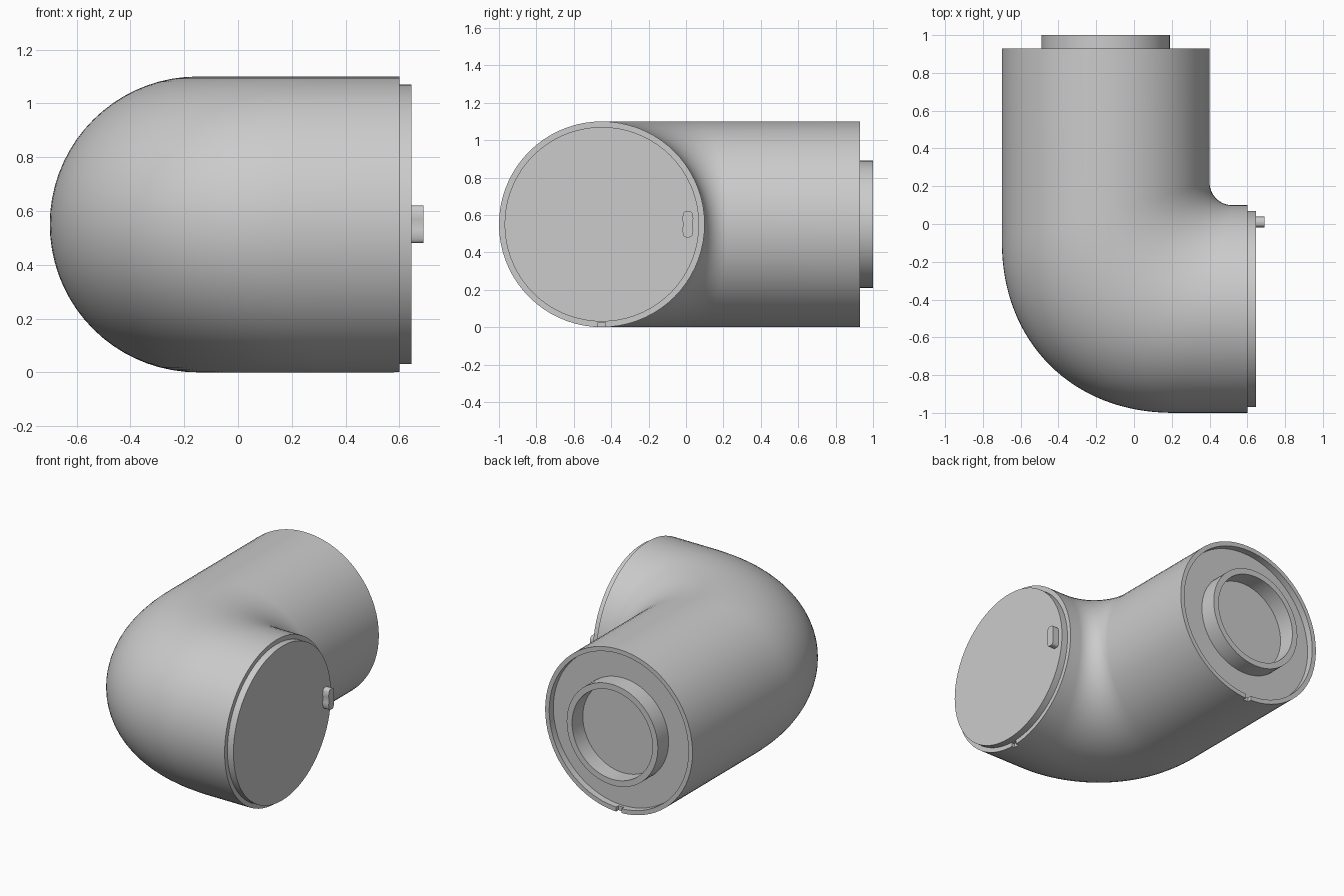
import bpy, bmesh, math
from mathutils import Vector

if "Cube" in bpy.data.objects:
    bpy.data.objects.remove(bpy.data.objects["Cube"])

SEG = 72          # sides around the pipe
R = 0.55          # pipe radius, also its centre height
UP = Vector((0, 0, 1))


def finish(bm, name):
    bmesh.ops.recalc_face_normals(bm, faces=bm.faces)
    me = bpy.data.meshes.new(name)
    bm.to_mesh(me)
    bm.free()
    ob = bpy.data.objects.new(name, me)
    bpy.context.collection.objects.link(ob)
    return ob


def ring(inner, outer, r):
    """Ellipse through two plan points, with vertical radius r."""
    c = Vector((*((inner + outer) / 2), R))
    d = Vector((*((outer - inner) / 2), 0))
    return [c + d * math.cos(a) + UP * r * math.sin(a)
            for a in (2 * math.pi * i / SEG for i in range(SEG))]


def ring_y(y, r):
    return ring(Vector((-0.15 + r, y)), Vector((-0.15 - r, y)), r)


def ring_x(x, r):
    return ring(Vector((x, -0.45 + r)), Vector((x, -0.45 - r)), r)


def arc(cx, cy, r, t, n):
    """Quarter superellipse from the -x side to the -y side."""
    a = t * math.pi / 2
    return Vector((cx - r * math.cos(a) ** (2 / n), cy - r * math.sin(a) ** (2 / n)))


def box(name, lo, hi):
    bm = bmesh.new()
    bmesh.ops.create_cube(bm, size=1)
    for v in bm.verts:
        v.co = [(l + h) / 2 + c * (h - l) for l, h, c in zip(lo, hi, v.co)]
    return finish(bm, name)


# Elbow skin: collar floor, collar, recessed socket, bend, then raised plug
rings = [ring_y(y, r) for y, r in ((0.885, 0.30), (1.0, 0.30), (1.0, 0.34),
                                   (0.885, 0.34), (0.885, 0.52), (0.93, 0.52), (0.93, R))]
STEPS = 32
for k in range(STEPS + 1):
    t = k / STEPS
    rings.append(ring(arc(0.52, 0.22, 0.12, t, 2), arc(0.22, -0.08, 0.92, t, 2.15), R))
rings += [ring_x(x, r) for x, r in ((0.60, R), (0.60, 0.52), (0.645, 0.52))]

bm = bmesh.new()
loops = [[bm.verts.new(p) for p in pts] for pts in rings]
for a, b in zip(loops, loops[1:]):
    for i in range(SEG):
        j = (i + 1) % SEG
        bm.faces.new((a[i], a[j], b[j], b[i]))
bm.faces.new(loops[0])
bm.faces.new(loops[-1])
elbow = finish(bm, "pipe_elbow")

# Small alignment notches under both rims
for name, lo, hi in (("plug_notch_cutter", (0.58, -0.47, -0.05), (0.62, -0.43, 0.026)),
                     ("socket_notch_cutter", (-0.17, 0.905, -0.05), (-0.13, 0.95, 0.034))):
    cutter = box(name, lo, hi)
    cutter.hide_render = True
    cutter.hide_viewport = True
    mod = elbow.modifiers.new(name, 'BOOLEAN')
    mod.operation = 'DIFFERENCE'
    mod.solver = 'EXACT'
    mod.object = cutter

# Locating key: rounded slot shape with a slight waist
bm = bmesh.new()
face = []
for i in range(32):
    a = 2 * math.pi * i / 32
    c, s = math.cos(a), math.sin(a)
    z = 0.07 * math.copysign(abs(s) ** 0.8, s)
    y = 0.03 * math.copysign(abs(c) ** 0.45, c) * (1 - 0.15 * max(0, 1 - abs(z) / 0.03))
    face.append(bm.verts.new((0.64, 0.01 + y, R + z)))
f = bm.faces.new(face)
top = bmesh.ops.extrude_face_region(bm, geom=[f])["geom"]
bmesh.ops.translate(bm, vec=(0.05, 0, 0),
                    verts=[g for g in top if isinstance(g, bmesh.types.BMVert)])
key = finish(bm, "locating_key")

# Smooth skin with crisp rims
for ob in (elbow, key):
    bpy.ops.object.select_all(action='DESELECT')
    ob.select_set(True)
    bpy.context.view_layer.objects.active = ob
    bpy.ops.object.shade_smooth_by_angle(angle=math.radians(30))
